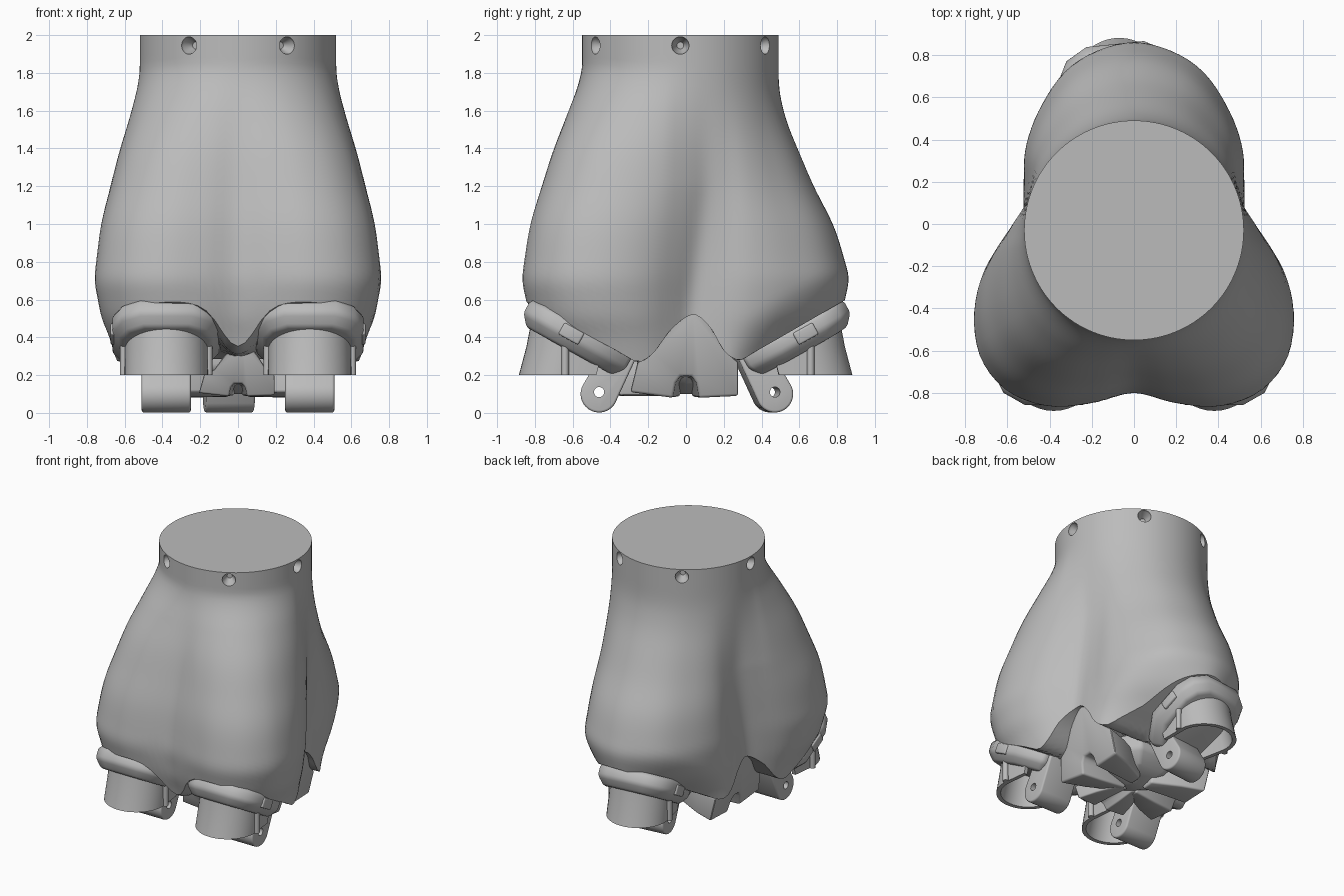
import bpy, bmesh
from math import sin, cos, pi, radians, exp
from mathutils import Matrix, Vector

cube = bpy.data.objects.get("Cube")
if cube:
    bpy.data.objects.remove(cube)

grey = bpy.data.materials.new("matte_grey")
grey.use_nodes = True
grey.diffuse_color = (0.5, 0.5, 0.5, 1)
grey.node_tree.nodes["Principled BSDF"].inputs["Base Color"].default_value = (0.5, 0.5, 0.5, 1)
parts = []


def clamp(x):
    return min(max(x, 0), 1)


def curve(points, x):
    """Smooth curve through (x, value) points."""
    if x <= points[0][0]:
        return points[0][1]
    for i in range(len(points) - 1):
        (x0, a), (x1, b) = points[i], points[i + 1]
        if x <= x1:
            before = points[max(i - 1, 0)]
            after = points[min(i + 2, len(points) - 1)]
            h = x1 - x0
            ma = (b - before[1]) / (x1 - before[0]) * h
            mb = (after[1] - a) / (after[0] - x0) * h
            t = (x - x0) / h
            return ((2*t**3 - 3*t**2 + 1) * a + (t**3 - 2*t**2 + t) * ma
                    + (3*t**2 - 2*t**3) * b + (t**3 - t**2) * mb)
    return points[-1][1]


def bake(obj):
    graph = bpy.context.evaluated_depsgraph_get()
    mesh = bpy.data.meshes.new_from_object(obj.evaluated_get(graph))
    obj.modifiers.clear()
    obj.data = mesh


def loft(name, rings, place=Matrix(), bevel=0.0):
    """Join rings of points into a closed, capped solid."""
    bm = bmesh.new()
    rows = [[bm.verts.new(place @ Vector(p)) for p in ring] for ring in rings]
    n = len(rows[0])
    for a, b in zip(rows, rows[1:]):
        for i in range(n):
            j = (i + 1) % n
            bm.faces.new((a[i], a[j], b[j], b[i]))
    bm.faces.new(rows[0])
    bm.faces.new(rows[-1])
    bmesh.ops.recalc_face_normals(bm, faces=bm.faces)
    mesh = bpy.data.meshes.new(name)
    bm.to_mesh(mesh)
    bm.free()
    mesh.materials.append(grey)
    obj = bpy.data.objects.new(name, mesh)
    bpy.context.collection.objects.link(obj)
    if bevel:
        mod = obj.modifiers.new("Bevel", 'BEVEL')
        mod.width, mod.segments, mod.limit_method = bevel, 3, 'ANGLE'
        mod.angle_limit = radians(35)
        bake(obj)
    parts.append(obj)
    return obj


def cut(obj, cutters):
    for c in cutters:
        mod = obj.modifiers.new("Cut", 'BOOLEAN')
        mod.operation, mod.solver, mod.object = 'DIFFERENCE', 'EXACT', c
    bake(obj)
    for c in cutters:
        parts.remove(c)
        bpy.data.objects.remove(c)


def disc(radius, depth, n=24):
    """Ring of points around the x axis."""
    return [(depth, radius * cos(2*pi*i/n), radius * sin(2*pi*i/n)) for i in range(n)]


# Body: a round neck that swells into three lobes
CY, NECK = -0.03, 0.52
lobes = [(-104, .844), (-90, .77), (-76, .844), (-64, .926), (-52, .968), (-41, .95),
         (-32, .893), (-23, .82), (-10, .71), (3, .60), (15, .53), (26, .555),
         (37, .635), (55, .745), (69, .835), (80, .875), (90, .89), (100, .875)]
swell = [(.25, .6), (.4, .75), (.5, .88), (.6, .95), (.7, 1), (.8, .975), (1, .88),
         (1.2, .71), (1.4, .52), (1.6, .27), (1.75, .07), (1.84, 0), (2, 0)]
hem_line = [(-.87, .6), (-.83, .58), (-.35, .32), (-.25, .27), (-.17, .32), (-.08, .44),
            (.04, .52), (.13, .45), (.2, .33), (.28, .28), (.36, .32), (.83, .59), (.87, .61)]


def hem(x, y):
    """Underside height, dropping into a web between the front lobes."""
    return curve(hem_line, y) - .17 * exp(-(x / .13) ** 2) * clamp((-y - .3) / .35)


def body_point(angle, z, end):
    deg = (angle * 180 / pi + 90) % 360 - 90
    if deg > 90:
        deg = 180 - deg
    # The side valley drifts forward on its way down
    deg += 14 * clamp(1.2 - z) * exp(-((deg - 8) / 22) ** 2)
    back = clamp((sin(angle) + .1) / .9)
    w = max(curve(swell, z), 0) ** ((1 + back) if z > .7 else 1)
    r = NECK + (curve(lobes, deg) - NECK) * w
    x, y = r * cos(angle), CY + r * sin(angle)
    # The back lobe rounds in towards its collar
    tuck = clamp(1 - (z - end) / .25) ** 2 * clamp((y - .25) / .25)
    return x * (1 - .22 * tuck), y, z


N, ROWS = 120, 48
angles = [2 * pi * i / N for i in range(N)]
ends = []
for a in angles:
    z = .45
    for _ in range(25):
        z = .5 * z + .5 * hem(*body_point(a, z, z)[:2])
    ends.append(z)
# Outer wall, then the underside following the hem
rings = [[body_point(a, 2 - (2 - e) * k / ROWS, e) for a, e in zip(angles, ends)]
         for k in range(ROWS + 1)]
rim = rings[-1]
for k in (.93, .85, .75, .65, .55, .45, .35, .25, .15, .08):
    rings.append([(k * x, k * y, hem(k * x, k * y)) for x, y, z in rim])
body = loft("body", rings)

# Countersunk screw holes around the neck
holes = []
for i in range(6):
    spot = Matrix.Translation((0, CY, 1.945)) @ Matrix.Rotation(i * pi / 3, 4, 'Z')
    holes.append(loft("hole_cutter", [disc(.048, .56), disc(.045, .5), disc(.02, .46),
                                      disc(.018, .45)], spot))
cut(body, holes)


# Legs: collar, open guard, posts, lugs and hinge knuckle
def leg(label, place):
    tilt = place @ Matrix.Translation((0, -.555, .43)) @ Matrix.Rotation(radians(-29), 4, 'X')
    half = [(.14, -.315), (.24, -.25), (.285, -.15), (.285, .12), (.16, .3)]
    outline = half + [(-x, y) for x, y in reversed(half)]
    loft(label + "_collar", [[(x * s, y * s, z) for x, y in outline]
                             for s, z in ((.95, .03), (1, 0), (1, -.06), (.84, -.12))],
         tilt, .018)

    def u_line(r):
        arc = [(r * cos(t), -.65 + r * sin(t)) for t in [-pi * i / 20 for i in range(21)]]
        return [(r * .9, -.46)] + arc + [(-r * .9, -.46)]
    wall = u_line(.22) + u_line(.19)[::-1]
    loft(label + "_guard", [[(x, y + dy, z) for x, y in wall]
                            for dy, z in ((.05, .48), (.025, .35), (-.015, .2))], place)

    for side in (-1, 1):
        at = place @ Matrix.Translation((side * .225, -.64, .2))
        loft(label + "_post", [[(y, z, x) for x, y, z in disc(.02, h, 12)] for h in (0, .24)], at)
        loft(label + "_lug", [[(side * d, y, z) for y, z in
                               ((-.1, -.07), (.02, -.07), (.02, 0), (-.1, 0))]
                              for d in (.24, .295)], tilt, .01)

    arc = [(-.46 + .098 * cos(t), .1 + .098 * sin(t))
           for t in [radians(150 + 180 * i / 20) for i in range(21)]]
    profile = arc + [(-.26, .3), (-.42, .36)]
    knuckle = loft(label + "_knuckle", [[(x, y, z) for y, z in profile] for x in (-.13, .13)],
                   place, .012)
    pin = place @ Matrix.Translation((0, -.46, .11))
    cut(knuckle, [loft("pin_cutter", [disc(.027, -.2), disc(.027, .2)], pin)])


leg("left_front", Matrix.Translation((.38, 0, 0)))
leg("right_front", Matrix.Translation((-.38, 0, 0)))
leg("back", Matrix.Rotation(radians(186), 4, 'Z'))

# Hub: three notched, domed arms filling the gaps between the legs
arch = [(-.3, .11), (-.07, .08), (-.055, .16), (-.03, .195), (.03, .195), (.055, .16),
        (.07, .08), (.28, .09), (.28, .27), (.21, .33), (.15, .44), (.1, .51), (.04, .535),
        (-.04, .51), (-.11, .43), (-.18, .32), (-.26, .27)]


def arm(name, turn, reach, wide, tall):
    steps = ((.06, .45, .8), (reach * .6, .8, .95), (reach, 1, 1))
    loft(name, [[(r * (.75 + .5 * min(z, .5)), y * wide * s, .1 + (z - .1) * tall * t)
                 for y, z in arch] for r, s, t in steps],
         Matrix.Rotation(radians(turn), 4, 'Z'), .02)


arm("left_hub_arm", 0, .5, 1, 1)
arm("right_hub_arm", 180, .5, -1, 1)
arm("front_hub_arm", -90, .45, .7, .6)
loft("hub_core", [[(r * cos(t), r * sin(t), z) for t in [pi * i / 3 for i in range(6)]]
                  for r, z in ((.06, .1), (.22, .16), (.3, .24), (.3, .36))], bevel=.02)

# Smooth shading with crisp edges
bpy.ops.object.select_all(action='DESELECT')
for p in parts:
    p.select_set(True)
bpy.context.view_layer.objects.active = body
bpy.ops.object.shade_smooth_by_angle(angle=radians(35))
